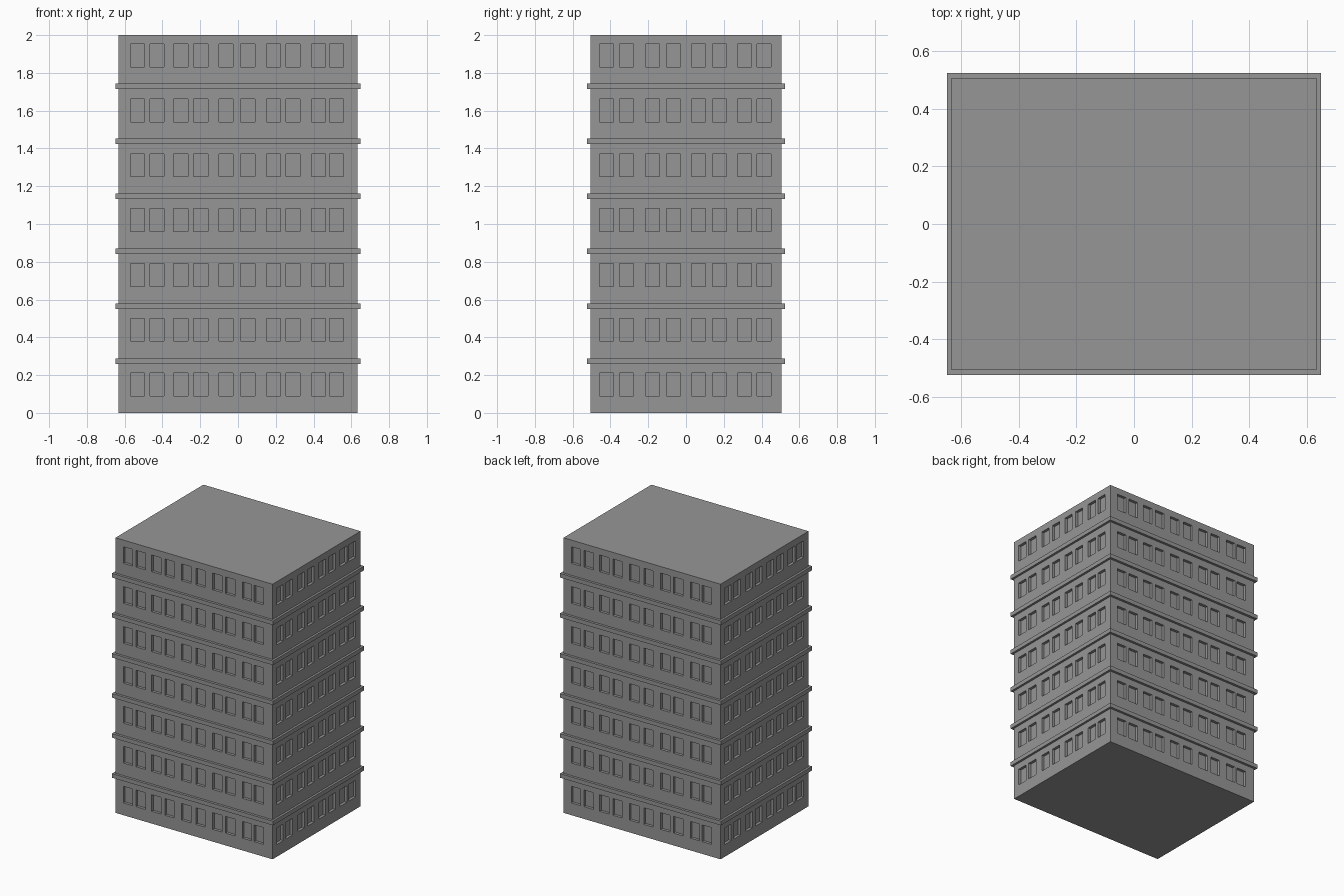
import bpy, bmesh
from math import radians
from mathutils import Matrix, Vector

cube = bpy.data.objects.get("Cube")
if cube:
    bpy.data.objects.remove(cube, do_unlink=True)

HALF_X, HALF_Y, HEIGHT = 0.632, 0.505, 2.0
FLOORS, STOREY = 7, 0.2903
WIN_W, WIN_H, RECESS = 0.075, 0.121, 0.02
LONG_WINDOWS = [-0.569, -0.467, -0.341, -0.235, -0.101,
                0.014, 0.15, 0.253, 0.389, 0.484]
SHORT_WINDOWS = [-0.458, -0.352, -0.214, -0.104, 0.029, 0.14, 0.272, 0.375]

grey = bpy.data.materials.new("concrete_grey")
grey.use_nodes = True
colour = (0.305, 0.305, 0.305, 1)
grey.diffuse_color = colour
grey.node_tree.nodes["Principled BSDF"].inputs["Base Color"].default_value = colour


def finish(bm, name):
    bmesh.ops.recalc_face_normals(bm, faces=bm.faces)
    mesh = bpy.data.meshes.new(name)
    bm.to_mesh(mesh)
    bm.free()
    mesh.materials.append(grey)
    obj = bpy.data.objects.new(name, mesh)
    bpy.context.collection.objects.link(obj)


def cuts(starts, size, low, high):
    return sorted([low, high] + [s for a in starts for s in (a, a + size)])


def add_wall(bm, angle, half, distance, starts):
    """Grid wall facing outward; odd cells in both directions are windows."""
    turn = Matrix.Rotation(radians(angle), 3, "Z")
    us = cuts(starts, WIN_W, -half, half)
    zs = cuts([0.089 + STOREY * i for i in range(FLOORS)], WIN_H, 0, HEIGHT)
    grid = [[bm.verts.new(turn @ Vector((u, -distance, z))) for u in us] for z in zs]
    windows = []
    for j in range(len(zs) - 1):
        for i in range(len(us) - 1):
            face = bm.faces.new((grid[j][i], grid[j][i + 1],
                                 grid[j + 1][i + 1], grid[j + 1][i]))
            if i % 2 and j % 2:
                windows.append(face)
    # Push every window pane back into the wall
    panes = bmesh.ops.extrude_discrete_faces(bm, faces=windows)["faces"]
    inward = turn @ Vector((0, RECESS, 0))
    bmesh.ops.translate(bm, vec=inward, verts=[v for f in panes for v in f.verts])


# Tower with recessed windows on all four walls, closed by roof and base
bm = bmesh.new()
for angle in (0, 180):
    add_wall(bm, angle, HALF_X, HALF_Y, LONG_WINDOWS)
    add_wall(bm, angle + 90, HALF_Y, HALF_X, SHORT_WINDOWS)
bmesh.ops.remove_doubles(bm, verts=bm.verts, dist=0.0001)
bmesh.ops.holes_fill(bm, edges=[e for e in bm.edges if e.is_boundary], sides=0)
finish(bm, "tower_body")

# Thin ledge between each pair of floors
for i in range(FLOORS - 1):
    bm = bmesh.new()
    place = Matrix.Translation((0, 0, 0.273 + 0.2912 * i))
    size = Matrix.Diagonal((1.296, 1.046, 0.03, 1))
    bmesh.ops.create_cube(bm, size=1, matrix=place @ size)
    finish(bm, f"floor_ledge_{i + 1}")
